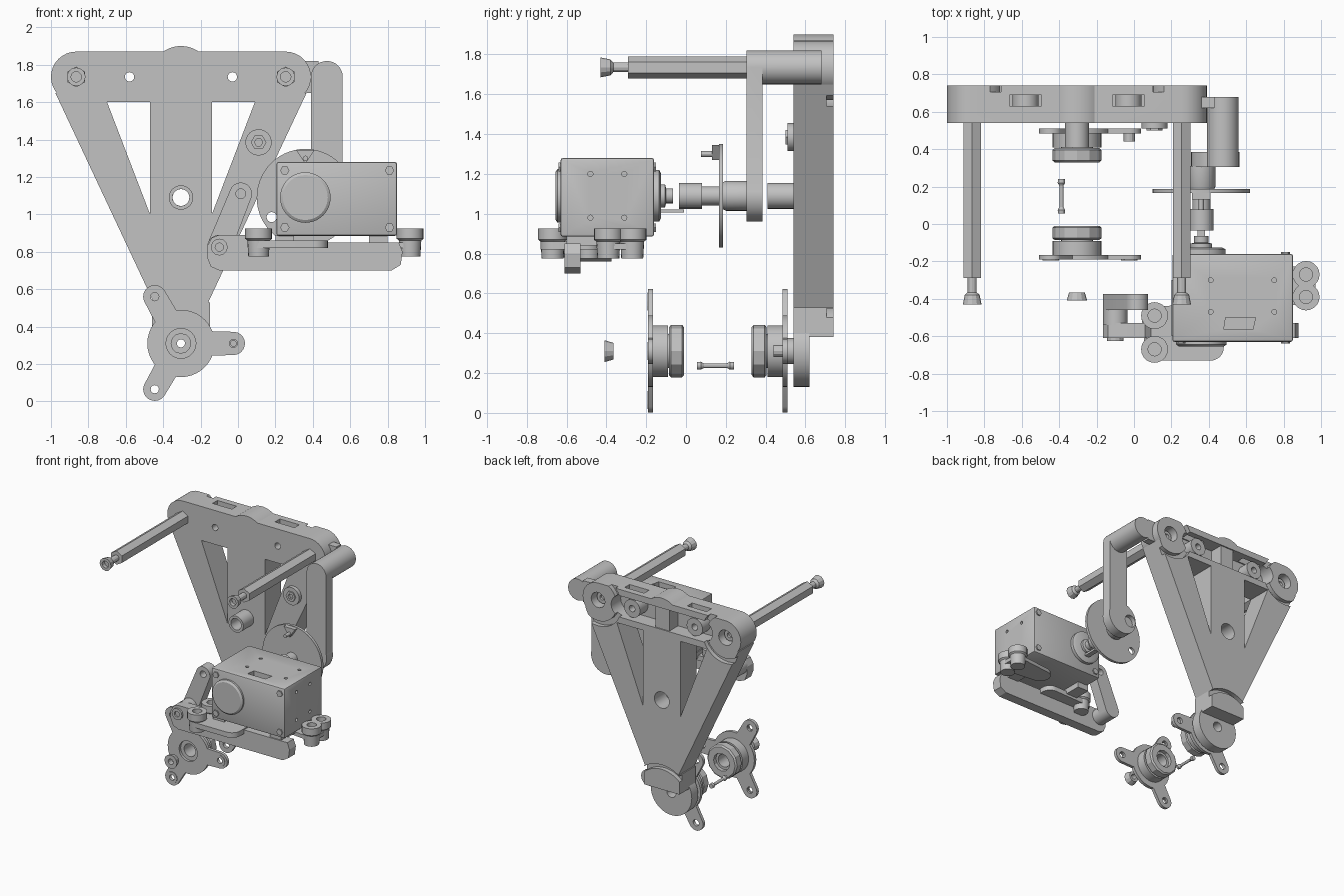
import bpy, bmesh, math
from mathutils import Vector
from mathutils.geometry import convex_hull_2d

if "Cube" in bpy.data.objects:
    bpy.data.objects.remove(bpy.data.objects["Cube"], do_unlink=True)

grey = bpy.data.materials.new("plain grey")
grey.use_nodes = True
grey.diffuse_color = (.54, .54, .54, 1)
grey.node_tree.nodes["Principled BSDF"].inputs["Base Color"].default_value = grey.diffuse_color
parts = []


def finish(name, bm, keep=True):
    bmesh.ops.recalc_face_normals(bm, faces=bm.faces)
    mesh = bpy.data.meshes.new(name)
    bm.to_mesh(mesh)
    bm.free()
    mesh.materials.append(grey)
    obj = bpy.data.objects.new(name, mesh)
    bpy.context.scene.collection.objects.link(obj)
    if keep:
        parts.append(obj)
    return obj


def loft(name, rings, closed=False, keep=True):
    """Skin a row of equal rings, then cap both ends or join the last to the first."""
    bm = bmesh.new()
    loops = [[bm.verts.new(p) for p in ring] for ring in rings]
    count = len(loops[0])
    for a, b in zip(loops, loops[1:] + (loops[:1] if closed else [])):
        for i in range(count):
            j = (i + 1) % count
            bm.faces.new((a[i], a[j], b[j], b[i]))
    if not closed:
        bm.faces.new(loops[0])
        bm.faces.new(loops[-1])
    return finish(name, bm, keep)


def circle(centre, radius, sides=32, phase=0):
    angles = [phase + math.tau * i / sides for i in range(sides)]
    return [(centre[0] + radius * math.cos(a), centre[1] + radius * math.sin(a)) for a in angles]


def hull(*rounds):
    points = [Vector(p) for centre, radius in rounds for p in circle(centre, radius)]
    return [points[i] for i in convex_hull_2d(points)]


def prism(name, outline, back, front, axis="y", keep=True):
    place = {"y": lambda p, h: (p[0], h, p[1]), "z": lambda p, h: (p[0], p[1], h),
             "x": lambda p, h: (h, p[0], p[1])}[axis]
    return loft(name, [[place(p, h) for p in outline] for h in (back, front)], keep=keep)


def turn(name, centre, profile, axis="y", sides=32, closed=False, phase=0, keep=True):
    """Turn a profile of (distance along the axis, radius) about the axis."""
    rings = []
    for h, radius in profile:
        flat = circle(centre, radius, sides, phase)
        rings.append([(u, h, v) if axis == "y" else (u, v, h) for u, v in flat])
    return loft(name, rings, closed, keep)


def tube(name, centre, outer, inner, start, end, sides=32, keep=True):
    return turn(name, centre, [(start, outer), (end, outer), (end, inner), (start, inner)],
                sides=sides, closed=True, keep=keep)


def box(name, low, high, keep=True):
    (a, b, c), (d, e, f) = low, high
    return prism(name, [(a, b), (d, b), (d, e), (a, e)], c, f, "z", keep)


def combine(obj, tools, operation="DIFFERENCE"):
    for tool in tools:
        mod = obj.modifiers.new("boolean", "BOOLEAN")
        mod.operation, mod.object, mod.solver = operation, tool, "EXACT"
        with bpy.context.temp_override(object=obj, active_object=obj):
            bpy.ops.object.modifier_apply(modifier=mod.name)
        bpy.data.objects.remove(tool, do_unlink=True)


def hole(centre, radius, start, end, axis="y", sides=24):
    return prism("cutter", circle(centre, radius, sides), start, end, axis, keep=False)


MID = -.305                      # centre line of the main plate
FRONT, BACK = .54, .74           # main plate thickness
BAR = 1.735                      # height of the top bar's centre
HUB, BORE, SHAFT = (MID, .31), (MID, 1.09), (.36, 1.09)


def across(offset, z):
    return [(MID - offset, z), (MID + offset, z)]


# Main plate: top bar, tapering panel, lower block and thin round foot
ends = across(.56, BAR)
frame = prism("main_plate", hull(*[(e, .135) for e in ends]), FRONT, BACK)
left, right = across(.672, 1.65)
low_left, low_right = across(.085, .4)
combine(frame, [
    prism("crown", circle((MID, BAR), .165, 48), FRONT, BACK, keep=False),
    prism("panel", [left, right, low_right, low_left], FRONT, BACK, keep=False),
    box("block", (MID - .155, FRONT, .38), (MID + .155, BACK, .53), keep=False),
    prism("foot", circle(HUB, .18, 40), FRONT, .62, keep=False)], "UNION")

# Triangular windows, bores, curved rear grooves, rear pocket and top slots
pins = across(.275, BAR)
cutters = [prism("window", [(MID + s * .395, 1.6), (MID + s * .165, 1.6), (MID + s * .165, 1)],
                 .4, .9, keep=False) for s in (-1, 1)]
cutters += [hole(BORE, .045, .4, .9), hole(BORE, .065, .6, .9), hole(HUB, .04, .4, .9)]
cutters += [hole(p, .025, .4, .9) for p in pins]
cutters += [hole(e, .06, .66, .9) for e in ends]
cutters += [tube("groove", e, .205, .165, .705, .9, keep=False) for e in ends]
cutters.append(tube("groove", HUB, .265, .23, .705, .9, 48, keep=False))
cutters.append(prism("pocket", hull(*[(p, .085) for p in across(.36, BAR)]), .62, .9, keep=False))
cutters += [box("slot", (p[0] - .085, .63, BAR), (p[0] + .085, .69, 2), keep=False)
            for p in pins]
combine(frame, cutters)
for p in pins:
    tube("pin_boss", p, .07, .025, .61, .72)
box("pocket_web", (MID - .06, .61, 1.64), (MID + .06, .73, 1.82))
tube("bore_sleeve", BORE, .065, .045, .41, FRONT + .01)

# Hexagonal standoffs with necked tips
for e in ends:
    turn("standoff", e, [(-.29, .055), (FRONT + .01, .055)], sides=6, phase=math.pi / 2)
    turn("standoff_tip", e, [(-.28, .024), (-.365, .024), (-.38, .04), (-.43, .05),
                             (-.43, .028), (-.4, .028)], sides=12)
    turn("standoff_screw", e, [(.64, .045), (.69, .045), (.69, .02), (.67, .02)], sides=12)

# Washer and screw on the right leg
screw = (.11, 1.385)
tube("leg_washer", screw, .07, .03, .51, FRONT)
turn("leg_screw", screw, [(.55, .042), (.5, .042), (.5, .022), (.52, .022)], sides=6)

# Crank arm with its upper pivot and lower eye
pivot, eye = (.475, BAR), (.435, 1.09)
arm = prism("crank_arm", hull((pivot, .085), ((.475, eye[1]), .085)), .305, .385)
combine(arm, [prism("eye", circle(eye, .13), .305, .385, keep=False),
              prism("pivot", circle(pivot, .085), .305, .68, keep=False)], "UNION")
combine(arm, [hole(SHAFT, .05, .35, .5)])
box("pivot_tongue", (.36, .62, 1.65), (.43, .68, 1.82))

# Drive disc and the shaft train in front of it
disc = prism("drive_disc", circle(SHAFT, .26, 56), .165, .187)
combine(disc, [hole((.18, .985), .027, .1, .3)])
turn("disc_hub", SHAFT, [(.18, .065), (.2, .075), (.31, .075)])
turn("coupling_shaft", SHAFT, [(.18, .048), (.07, .048)])
turn("coupling", SHAFT, [(.08, .065), (-.035, .065), (-.035, .03), (0, .03)], sides=16)
prism("disc_tab", [(.31, 1.345), (.41, 1.345), (.36, 1.27)], .13, .17)
prism("disc_pin", circle((.36, 1.3), .014, 12), .075, .17)
box("lock_lever", (.34, -.13, 1.005), (.38, -.01, 1.022))

# Motor with softened edges, recessed mounting holes and socket
low, high = (.205, -.63, .885), (.85, -.16, 1.28)
motor = box("motor_body", low, high)
soft = motor.modifiers.new("soft_edges", "BEVEL")
soft.width, soft.segments = .012, 2
with bpy.context.temp_override(object=motor, active_object=motor):
    bpy.ops.object.modifier_apply(modifier=soft.name)
sunk = [hole((x, y), .013, 1.26, 1.4, "z", 12) for x in (.41, .75) for y in (-.47, -.3)]
sunk += [hole((y, z), .013, .83, .9, "x", 12) for y in (-.48, -.31) for z in (.98, 1.2)]
sunk.append(prism("socket", [(.48, -.565), (.635, -.565), (.65, -.5), (.49, -.5)],
                  1.24, 1.4, "z", keep=False))
combine(motor, sunk)
turn("motor_cap", SHAFT, [(-.62, .135), (-.645, .135), (-.655, .12)], sides=40)
for x in (.25, .81):
    for z in (.93, 1.235):
        for y in (-.64, -.16):
            prism("motor_screw", circle((x, z), .025, 6), y, y + .01)
turn("motor_flange", SHAFT, [(-.17, .13), (-.135, .13), (-.125, .11)])
turn("motor_shaft", SHAFT, [(-.14, .058), (-.105, .058), (-.1, .038), (-.065, .038)], sides=16)

# Lower bracket: long rail, elbow boss and upright lever
elbow, lever_top = (-.1, .825), (.015, 1.11)
rail = prism("bracket_rail", [(.88, .8), (.87, .73), (.82, .7), (-.1, .7), (-.145, .72),
                              (-.165, .77), (-.165, .83), (-.14, .875), (-.1, .89),
                              (.06, .89), (.1, .85), (.86, .85)], -.61, -.53)
lever = prism("bracket_lever", hull((elbow, .065), (lever_top, .06)), -.46, -.375)
combine(lever, [hole(lever_top, .026, -.6, -.2)])
turn("elbow_boss", elbow, [(-.54, .065), (-.4, .065)])
turn("elbow_screw", elbow, [(-.6, .045), (-.625, .045), (-.625, .022), (-.612, .022)], sides=12)
prism("front_tab", hull(((.12, -.67), .06), ((.41, -.66), .07), ((.41, -.5), .07),
                        ((.1, -.5), .06)), .82, .86, "z")
prism("side_tab", hull(((.92, -.27), .05), ((.92, -.39), .05), ((.65, -.33), .08)),
      .82, .85, "z")
for x in (.25, .75):
    box("motor_mount", (x - .05, -.6, .84), (x + .05, -.3, .89))

# Flared round feet
for spot in ((.11, -.49), (.11, -.67), (.92, -.27), (.92, -.39)):
    turn("rubber_foot", spot, [(.775, .055), (.86, .06), (.87, .072), (.925, .072),
                               (.925, .035), (.89, .035)], "z", 20)

# Two facing bearing flanges, each with three arms
tips = [(-.445, .56), (-.445, .065), (-.025, .31)]
for side, label in ((-1, "front"), (1, "rear")):
    def at(distance):
        return .16 + side * distance
    flange = prism(label + "_flange", circle(HUB, .18, 40), at(.325), at(.35))
    combine(flange, [prism("arm", hull((HUB, .07), (t, .062)), at(.325), at(.35), keep=False)
                     for t in tips], "UNION")
    combine(flange, [hole(t, .025, at(.2), at(.5)) for t in tips]
            + [hole(HUB, .08, at(.2), at(.5))])
    tube(label + "_bearing", HUB, .13, .08, at(.25), at(.33), 40)
    turn(label + "_nut", HUB, [(at(.17), .12), (at(.18), .132), (at(.235), .132), (at(.245), .12),
                               (at(.245), .07), (at(.17), .07)], sides=12, closed=True)
    tube(label + "_collar", HUB, .085, .05, at(.2), at(.33), 24)
for t in tips:
    tube("arm_screw", t, .045, .022, -.194, -.18, 12)
turn("flange_screw", tips[2], [(.49, .03), (.44, .03), (.44, .015), (.46, .015)], sides=12)
tube("hub_spacer", HUB, .065, .04, .48, FRONT + .01)

# Loose axle nut and small linking pin
turn("axle_nut", HUB, [(-.41, .055), (-.365, .042), (-.365, .022), (-.41, .022)],
     sides=12, closed=True)
turn("linking_pin", (-.388, .237), [(.055, .018), (.075, .02), (.09, .011), (.205, .011),
                                    (.22, .02), (.24, .018)], sides=12)

# Smooth round surfaces while keeping edges crisp
for obj in bpy.context.view_layer.objects:
    obj.select_set(obj in parts)
bpy.context.view_layer.objects.active = frame
bpy.ops.object.shade_smooth_by_angle(angle=math.radians(28))
